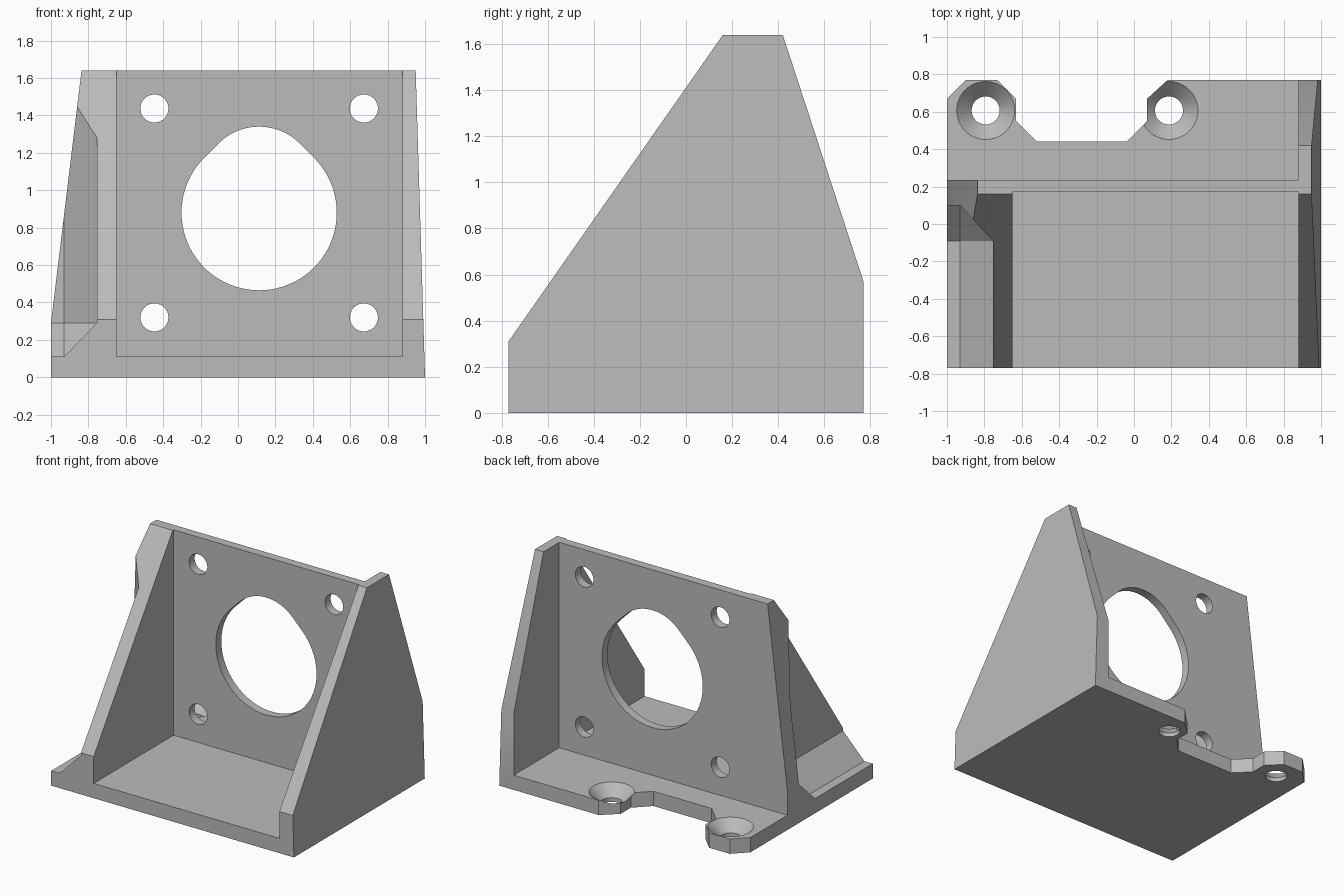
import bpy, bmesh, math
from mathutils import Matrix, Vector

cube = bpy.data.objects.get("Cube")
if cube:
    bpy.data.objects.remove(cube, do_unlink=True)

# One plain grey finish
grey = bpy.data.materials.new("plain_grey")
grey.use_nodes = True
colour = (0.5, 0.5, 0.5, 1)
grey.diffuse_color = colour
grey.node_tree.nodes["Principled BSDF"].inputs["Base Color"].default_value = colour


def finish(name, bm):
    bmesh.ops.recalc_face_normals(bm, faces=bm.faces)
    mesh = bpy.data.meshes.new(name)
    bm.to_mesh(mesh)
    bm.free()
    mesh.materials.append(grey)
    obj = bpy.data.objects.new(name, mesh)
    bpy.context.collection.objects.link(obj)
    return obj


def hull(name, points):
    bm = bmesh.new()
    for p in points:
        bm.verts.new(p)
    bmesh.ops.convex_hull(bm, input=bm.verts)
    bmesh.ops.dissolve_limit(bm, angle_limit=0.003, verts=bm.verts, edges=bm.edges)
    return finish(name, bm)


def prism(name, points, direction):
    bm = bmesh.new()
    face = bm.faces.new([bm.verts.new(p) for p in points])
    new = bmesh.ops.extrude_face_region(bm, geom=[face])["geom"]
    moved = [v for v in new if isinstance(v, bmesh.types.BMVert)]
    bmesh.ops.translate(bm, verts=moved, vec=Vector(direction))
    return finish(name, bm)


def cone(name, r1, r2, depth, centre, rot=None):
    bm = bmesh.new()
    m = Matrix.Translation(centre) @ (rot or Matrix())
    bmesh.ops.create_cone(bm, cap_ends=True, segments=48, radius1=r1,
                          radius2=r2, depth=depth, matrix=m)
    return finish(name, bm)


def combine(body, tool, operation):
    mod = body.modifiers.new(operation, "BOOLEAN")
    mod.operation = operation
    mod.solver = "EXACT"
    mod.object = tool
    bpy.context.view_layer.objects.active = body
    bpy.ops.object.modifier_apply(modifier=mod.name)
    bpy.data.objects.remove(tool, do_unlink=True)


# Base slab with two rounded-off mounting ears at the back
outline = [(-1, -.77), (.95, -.77), (.95, .77), (.18, .77), (.07, .67), (.07, .55),
           (-.04, .44), (-.52, .44), (-.63, .55), (-.63, .67), (-.73, .77),
           (-.9, .77), (-1, .67)]
bracket = prism("mounting_bracket", [(x, y, 0) for x, y in outline], (0, 0, .11))

# Left side wall, its outer face leaning slightly inward
side = [(-.77, 0), (-.77, .31), (.16, 1.64), (.42, 1.64), (.77, .57), (.77, 0)]
combine(bracket, hull("left_wall", [(x, y, z) for y, z in side
                                    for x in (.88, 1 - .05 * z / 1.64)]), "UNION")

# Right buttress, leaning inward above the foot
side = [(-.77, 0), (-.77, .29), (-.77, .31), (.16, 1.64), (.235, 1.64),
        (.235, .29), (.235, 0)]
combine(bracket, hull("right_buttress", [(x, y, z) for y, z in side
                                         for x in (-.65, -1 + .121 * max(0, z - .29))]),
        "UNION")

# Upright face plate
plate = [(-.7, .17, .05), (.91, .17, .05), (.91, .17, 1.64), (-.7, .17, 1.64)]
combine(bracket, prism("face_plate", plate, (0, .065, 0)), "UNION")

# Outer pocket in the right buttress, with bevelled inner edges
pocket = [(x, y, .11) for x in (-1.2, -.93) for y in (-1, -.09)]
pocket += [(x, y, z) for z in (.29, 2)
           for x, y in ((-1.2, -1), (-.755, -1), (-.755, -.09), (-.93, .1), (-1.2, .1))]
combine(bracket, hull("pocket_cutter", pocket), "DIFFERENCE")

# Large opening: circle with a softened peak
def arc(cz, r, start, end, steps):
    angles = [math.radians(start + (end - start) * i / steps) for i in range(steps + 1)]
    return [(.113 + r * math.cos(a), .1, cz + r * math.sin(a)) for a in angles]

opening = arc(.88, .415, 135, 405, 60) + arc(1.033, .307, 45, 135, 20)
combine(bracket, prism("opening_cutter", opening, (0, .2, 0)), "DIFFERENCE")

# Four bolt holes in the face plate
across = Matrix.Rotation(math.pi / 2, 4, "X")
for x in (-.447, .673):
    for z in (.32, 1.437):
        combine(bracket, cone("bolt_cutter", .075, .075, .2, (x, .2, z), across),
                "DIFFERENCE")

# Two countersunk holes in the mounting ears
for x in (-.793, .187):
    combine(bracket, cone("screw_cutter", .075, .075, .4, (x, .607, .05)), "DIFFERENCE")
    combine(bracket, cone("countersink_cutter", .07, .175, .105, (x, .607, .0775)),
            "DIFFERENCE")

# Smooth bores, crisp edges
bpy.ops.object.select_all(action="DESELECT")
bracket.select_set(True)
bpy.context.view_layer.objects.active = bracket
bpy.ops.object.shade_smooth_by_angle(angle=math.radians(25))
